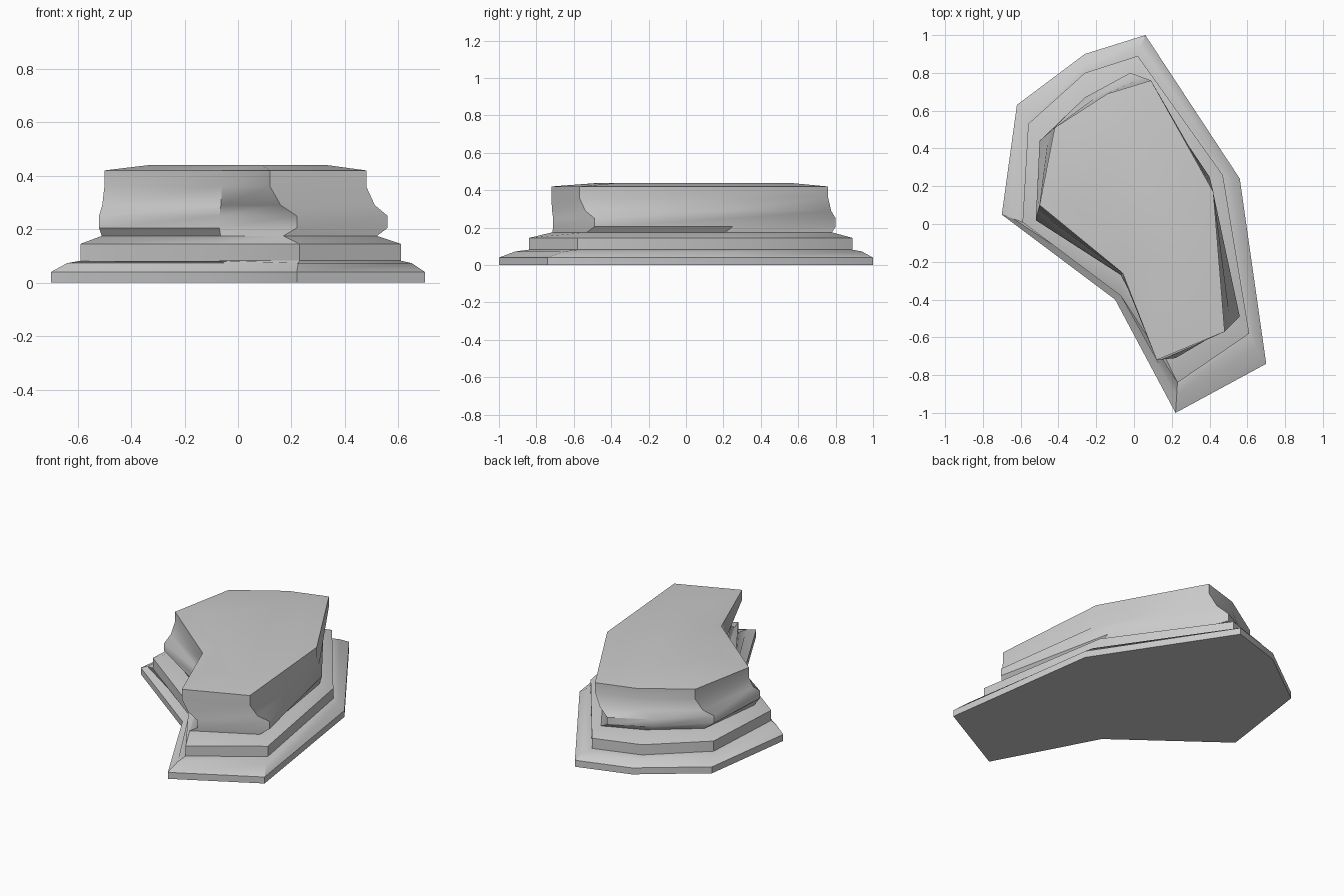
import bpy
import bmesh
from mathutils import Vector

cube = bpy.data.objects.get("Cube")
if cube:
    bpy.data.objects.remove(cube, do_unlink=True)

# One flat grey stone colour
stone = bpy.data.materials.new("grey_stone")
stone.use_nodes = True
grey = (0.6, 0.6, 0.6, 1)
stone.diffuse_color = grey
stone.node_tree.nodes["Principled BSDF"].inputs["Base Color"].default_value = grey


def outline(*points):
    return [Vector(p) for p in points]


def blend(first, second, amount):
    """Outline part of the way between two outlines."""
    return [a.lerp(b, amount) for a, b in zip(first, second)]


def build_stack(name, layers):
    """Join outlines at rising heights into one closed solid."""
    bm = bmesh.new()
    rings = [[bm.verts.new((p.x, p.y, z)) for p in ring] for ring, z in layers]
    for lower, upper in zip(rings, rings[1:]):
        count = len(lower)
        for i in range(count):
            j = (i + 1) % count
            bm.faces.new((lower[i], lower[j], upper[j], upper[i]))
    bm.faces.new(rings[0])
    bm.faces.new(rings[-1])
    bmesh.ops.recalc_face_normals(bm, faces=bm.faces)
    mesh = bpy.data.meshes.new(name)
    bm.to_mesh(mesh)
    bm.free()
    mesh.materials.append(stone)
    obj = bpy.data.objects.new(name, mesh)
    bpy.context.collection.objects.link(obj)
    bpy.ops.object.select_all(action="DESELECT")
    obj.select_set(True)
    bpy.context.view_layer.objects.active = obj
    bpy.ops.object.shade_smooth_by_angle(angle=0.6)
    return obj


# Bent eight-sided outlines, all starting at the rear tip
base = outline((.06, 1), (-.26, .9), (-.62, .63), (-.7, .05),
               (-.1, -.4), (.22, -1), (.7, -.74), (.56, .24))
tier = outline((.02, .89), (-.26, .8), (-.56, .53), (-.59, .01),
               (-.07, -.38), (.23, -.84), (.61, -.58), (.47, .26))
bulge = outline((-.02, .8), (-.26, .67), (-.5, .44), (-.52, .02),
                (-.07, -.27), (.22, -.71), (.56, -.49), (.4, .25))
top = outline((.09, .76), (-.14, .69), (-.42, .51), (-.5, .1),
              (-.06, -.26), (.12, -.72), (.48, -.57), (.42, .17))

# The base slope tucks under the tier at the inner corner
slope = blend(base, tier, .55)
slope[4] = Vector((-.05, -.36))
waist = blend(bulge, top, .6)
foot = blend(bulge, top, .5)
centre = Vector((.02, .1))
crown = [centre.lerp(p, .68) for p in top]

# Sloped bottom slab
build_stack("base_slab", [(base, 0), (base, .04), (slope, .073), (tier, .082)])

# Middle step with a chamfered top
build_stack("middle_step", [(tier, .08), (tier, .145), (foot, .175)])

# Twisted moulded plinth with a slightly domed top
build_stack("plinth", [(foot, .175), (bulge, .205), (bulge, .25), (waist, .29),
                       (top, .36), (top, .42), (crown, .44)])
